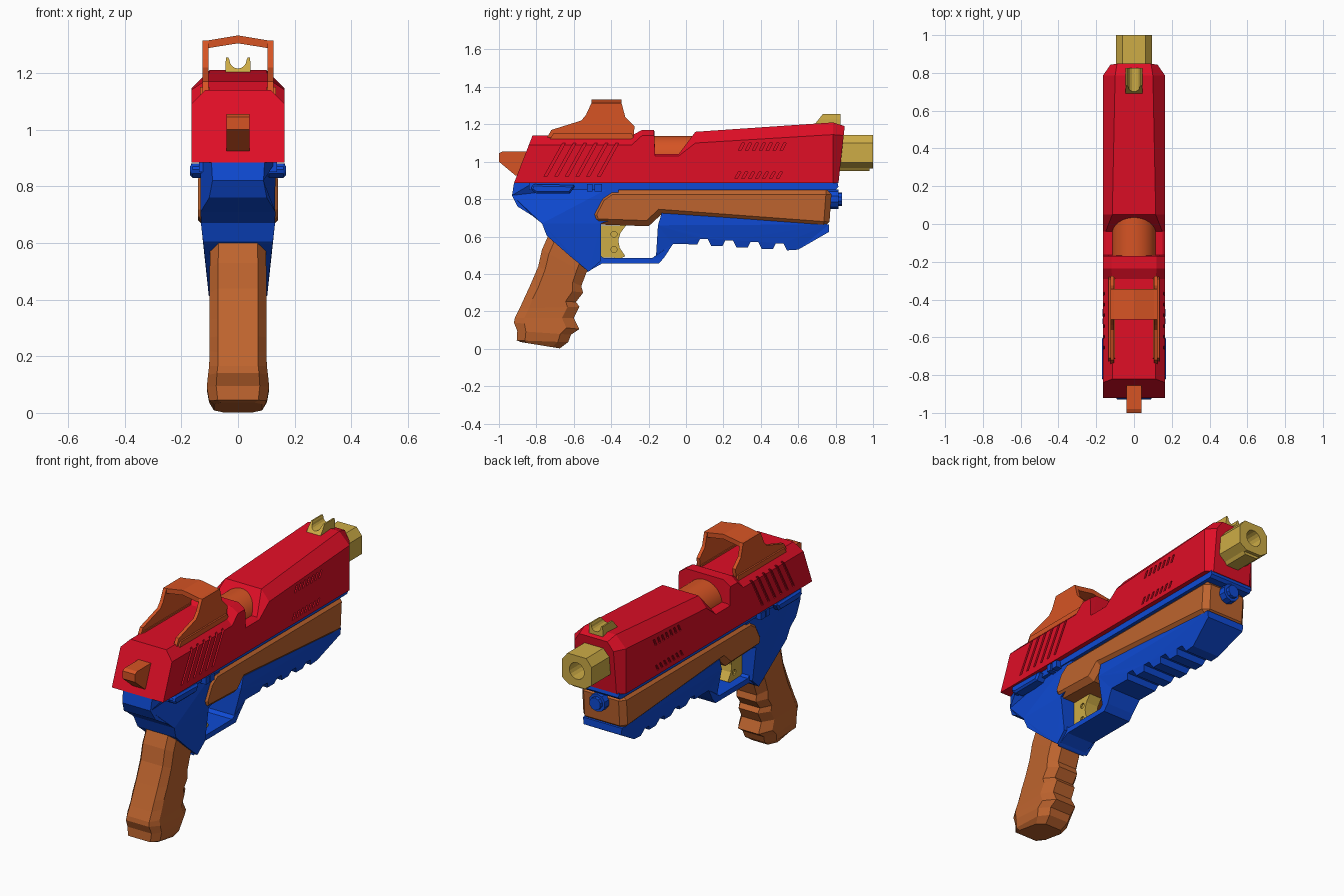
import bpy, bmesh, math

if "Cube" in bpy.data.objects:
    bpy.data.objects.remove(bpy.data.objects["Cube"])


def material(name, rgb):
    m = bpy.data.materials.new(name)
    lin = [((c / 255 + 0.055) / 1.055) ** 2.4 if c > 10 else c / 255 / 12.92 for c in rgb]
    m.diffuse_color = (*lin, 1)
    m.use_nodes = True
    m.node_tree.nodes["Principled BSDF"].inputs["Base Color"].default_value = m.diffuse_color
    return m


RED = material("red", (224, 14, 38))
BLUE = material("blue", (14, 74, 212))
COPPER = material("copper", (190, 100, 46))
ORANGE = material("orange", (214, 84, 36))
GOLD = material("gold", (205, 172, 70))


def finish(name, bm, mat, bevel=0, triangulate=False):
    bmesh.ops.recalc_face_normals(bm, faces=bm.faces)
    if triangulate:
        bmesh.ops.triangulate(bm, faces=bm.faces, ngon_method='EAR_CLIP')
    me = bpy.data.meshes.new(name)
    bm.to_mesh(me)
    bm.free()
    me.materials.append(mat)
    ob = bpy.data.objects.new(name, me)
    bpy.context.collection.objects.link(ob)
    if bevel:
        mod = ob.modifiers.new("chamfer", 'BEVEL')
        mod.width, mod.segments = bevel, 1
        mod.limit_method, mod.angle_limit = 'ANGLE', math.radians(60)
    return ob


def loft_into(bm, rings):
    vs = [[bm.verts.new(p) for p in r] for r in rings]
    n = len(vs[0])
    for a, b in zip(vs, vs[1:]):
        for i in range(n):
            j = (i + 1) % n
            bm.faces.new((a[i], a[j], b[j], b[i]))
    bm.faces.new(vs[0])
    bm.faces.new(vs[-1])


def loft(name, rings, mat, bevel=0, tri=False):
    bm = bmesh.new()
    loft_into(bm, rings)
    return finish(name, bm, mat, bevel, tri)


def side_prism(name, profile, half, mat, bevel=0):
    """Profile in (y, z), widened to +-half; half may be a function of y, z."""
    w = half if callable(half) else (lambda y, z: half)
    rings = [[(s * w(y, z), y, z) for y, z in profile] for s in (-1, 1)]
    return loft(name, rings, mat, bevel, callable(half))


def side_pair(name, profiles, x0, x1, mat, bevel=0):
    """The same (y, z) profiles on both sides, between x0 and x1."""
    bm = bmesh.new()
    for prof in profiles:
        for s in (-1, 1):
            loft_into(bm, [[(s * x, y, z) for y, z in prof] for x in (x0, x1)])
    return finish(name, bm, mat, bevel)


def along_y(name, section, y0, y1, mat):
    return loft(name, [[(x, y, z) for x, z in section] for y in (y0, y1)], mat)


def circle(r, n, zc):
    return [(r * math.cos(math.tau * (i + .5) / n), zc + r * math.sin(math.tau * (i + .5) / n))
            for i in range(n)]


def mirrored(half):
    return half + [(-x, z) for x, z in reversed(half)]


def cut(ob, cutter):
    mod = ob.modifiers.new("cut", 'BOOLEAN')
    mod.object, mod.solver = cutter, 'EXACT'
    bpy.context.view_layer.objects.active = ob
    bpy.ops.object.modifier_apply(modifier=mod.name)
    bpy.data.objects.remove(cutter)


def rect(y0, y1, z0, z1):
    return [(y0, z0), (y1, z0), (y1, z1), (y0, z1)]


def lerp(a, b, t):
    return a + (b - a) * min(1, max(0, t))


# Slide: stations of y, half width, top half width, shoulder z, top z, rake
stations = [(-.92, .165, .115, 1.09, 1.14, .39), (-.29, .165, .115, 1.09, 1.14, 0),
            (-.235, .165, .12, 1.14, 1.17, 0), (-.17, .165, .12, 1.14, 1.17, 0),
            (-.165, .165, .15, 1.03, 1.04, 0), (-.04, .165, .15, 1.03, 1.04, 0),
            (.05, .165, .115, 1.10, 1.16, 0), (.785, .165, .10, 1.145, 1.21, 0),
            (.815, .125, .09, 1.14, 1.19, .11)]
rings = [[(x, y + (z - .885) * k, z) for x, z in mirrored([(w, .885), (w, zc), (t, zt)])]
         for y, w, t, zc, zt, k in stations]
slide = loft("slide", rings, RED)


# Slanted grip grooves in the slide
def slit(y, z0, z1, w, lean):
    return [(y - lean, z0), (y - lean + w, z0), (y + w, z1), (y, z1)]


slits = [slit(-.66 + .057 * i, .92, 1.10, .016, .10) for i in range(6)]
slits += [slit(.30 + .037 * i, 1.06, 1.10, .014, .02) for i in range(7)]
slits += [slit(.28 + .037 * i, .91, .945, .014, .02) for i in range(7)]
cut(slide, side_pair("slit_cutter", slits, .155, .21, RED))

# Chamber seen through the slide opening
chamber = along_y("chamber", circle(.117, 28, 1.022), -.18, .06, ORANGE)
bpy.context.view_layer.objects.active = chamber
chamber.select_set(True)
bpy.ops.object.shade_smooth_by_angle(angle=math.radians(30))

# Muzzle with bore and lower lug
muzzle = along_y("muzzle", mirrored([(.05, .965), (.095, .995), (.095, 1.10), (.06, 1.143)]), .78, 1.0, GOLD)
cut(muzzle, along_y("bore_cutter", circle(.048, 16, 1.055), .88, 1.1, GOLD))
along_y("muzzle_lug", mirrored([(.04, .95), (.055, .97), (.055, .985)]), .80, .98, GOLD)

# Front sight with a round notch
notch = [(.03 * math.cos(a), 1.246 - .03 * math.sin(a)) for a in [math.pi * i / 8 for i in range(5)]]
half = [(.0, 1.19), (.045, 1.19), (.045, 1.225), (.042, 1.255), (.034, 1.255)] + notch
sec = half + [(-x, z) for x, z in reversed(half[1:-1])]
loft("front_sight", [[(x, .68 + (z - 1.19) * .8, z) for x, z in sec], [(x, .825, z) for x, z in sec]], GOLD)

# Hooded rear sight: two side plates and a bent roof
plate = [(-.75, 1.115), (-.72, 1.17), (-.56, 1.22), (-.535, 1.25), (-.505, 1.315), (-.345, 1.315),
         (-.325, 1.24), (-.275, 1.19), (-.28, 1.14), (-.33, 1.11)]
side_pair("sight_plate", [plate], .105, .125, ORANGE)
side_pair("sight_rail", [[(-.74, 1.10), (-.71, 1.15), (-.29, 1.15), (-.28, 1.13), (-.33, 1.10)]],
          .10, .134, ORANGE)
along_y("sight_roof", [(-.125, 1.285), (-.125, 1.312), (0, 1.333), (.125, 1.312), (.125, 1.285), (0, 1.305)],
        -.505, -.345, ORANGE)

# Hammer at the rear
side_prism("hammer", [(-1, 1.0), (-1, 1.045), (-.98, 1.055), (-.84, 1.055), (-.84, .925), (-.91, .925)],
           .04, ORANGE)

# Frame: rail under the slide, rear body, lower rail with guard
side_prism("frame_rail", [(-.84, .85), (.80, .85), (.815, .865), (.81, .89), (-.84, .89)], .138, BLUE)
body = [(-.92, .885), (-.93, .82), (-.90, .76), (-.82, .71), (-.77, .67), (-.745, .605), (-.62, .495),
        (-.52, .412), (-.455, .47), (-.455, .67), (-.36, .70), (-.36, .885), (-.82, .885)]
side_prism("frame_body", body,
           lambda y, z: min(lerp(.103, .132, (z - .43) / .25), lerp(.09, .132, (y + .93) / .11)), BLUE)

lower = [(-.53, .41), (-.45, .455), (-.145, .455), (-.115, .49), (-.07, .56)]
for i, y in enumerate((.06, .195, .33, .465)):
    z = .558 - .008 * i
    lower += [(y, z), (y + .015, z + .03), (y + .055, z + .03), (y + .075, z - .008)]
lower += [(.60, .53), (.765, .625), (.765, .665), (-.13, .725), (-.15, .66), (-.16, .50), (-.18, .485),
          (-.44, .485), (-.46, .50), (-.51, .55)]
side_prism("lower_rail_and_guard", lower, lambda y, z: lerp(.088, .125, (z - .53) / .11), BLUE)

# Copper fore panel wrapping the frame
panel = [(-.49, .665), (-.51, .72), (-.46, .815), (-.40, .856), (.78, .856), (.765, .648),
         (-.135, .715), (-.20, .655)]
side_prism("fore_panel", panel, .142, COPPER, .03)

# Guide rod tip, side switches and catch
along_y("guide_rod", circle(.052, 10, .80), .75, .815, BLUE)
along_y("guide_rod_tip", circle(.036, 10, .80), .80, .835, BLUE)
side_pair("side_switch", [[(-.83, .85), (-.80, .83), (-.62, .83), (-.59, .875), (-.82, .88)]], .10, .17, BLUE, .01)
side_pair("slide_catch", [rect(-.53, -.50, .84, .88), rect(-.49, -.45, .84, .88)], .10, .166, BLUE)

# Trigger with two through holes
trigger = side_prism("trigger", [(-.47, .49), (-.345, .485), (-.325, .495), (-.355, .54), (-.362, .58),
                                 (-.35, .62), (-.32, .66), (-.47, .66)], .04, GOLD)
holes = [[(y - .385, z) for y, z in circle(.016, 10, c)] for c in (.53, .612)]
cut(trigger, side_pair("trigger_hole_cutter", holes, -.03, .1, GOLD))

# Grip: stations of back y, z, front y, z, half width
grip = [(-.73, .62, -.52, .44, .098), (-.77, .53, -.535, .40, .10), (-.79, .44, -.56, .335, .10),
        (-.835, .335, -.55, .30, .10), (-.865, .27, -.588, .25, .10), (-.89, .215, -.57, .225, .10),
        (-.915, .165, -.60, .165, .102), (-.92, .14, -.57, .105, .106), (-.902, .095, -.615, .075, .11),
        (-.905, .045, -.63, .035, .102), (-.885, .036, -.675, .002, .085)]
section = mirrored([(.7, 0), (1, .16), (1, .80), (.62, 1)])
loft("grip", [[(x * w, lerp(yb, yf, t), lerp(zb, zf, t)) for x, t in section]
              for yb, zb, yf, zf, w in grip], COPPER)
